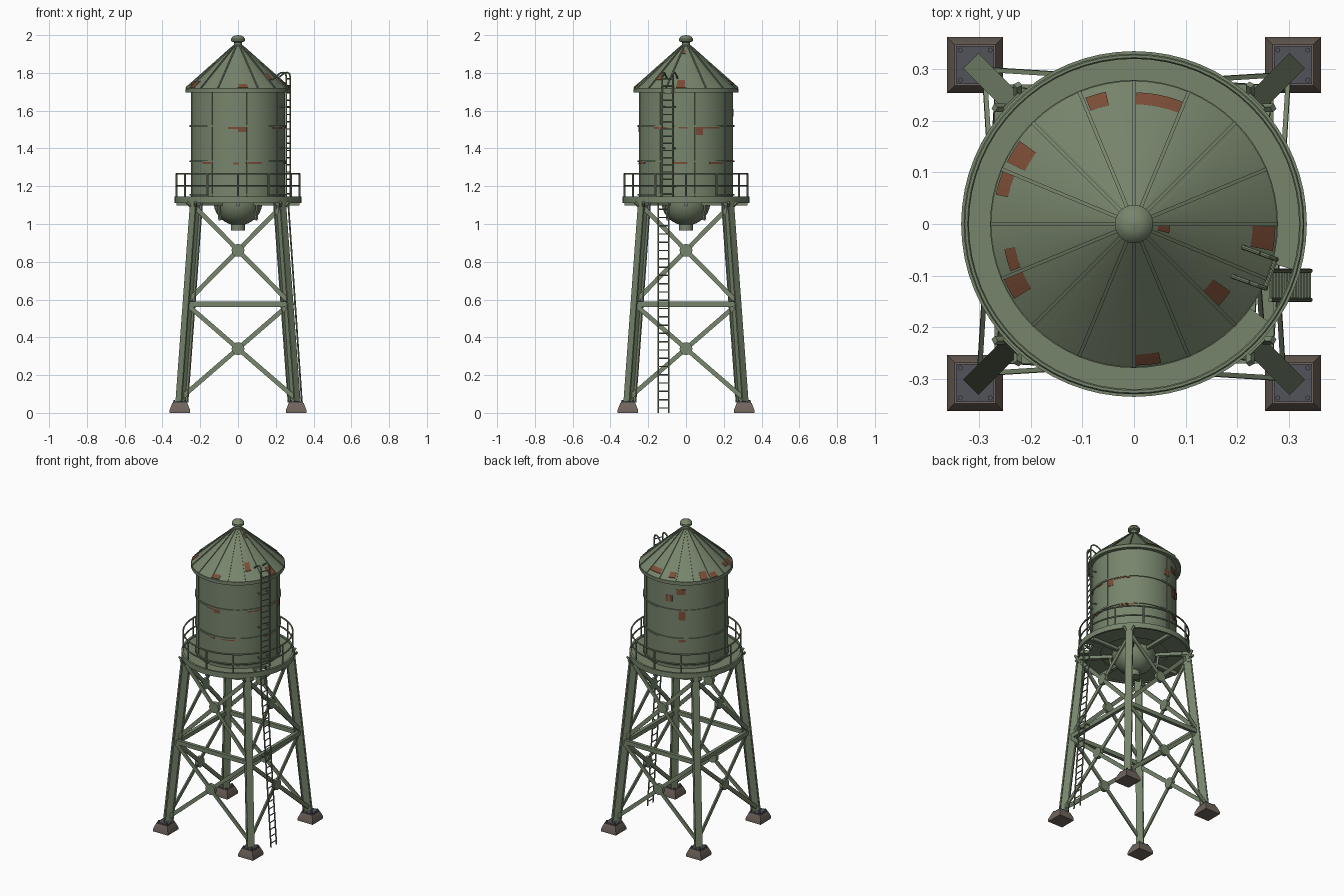
import bpy, bmesh, math
from mathutils import Vector, Matrix

if "Cube" in bpy.data.objects:
    bpy.data.objects.remove(bpy.data.objects["Cube"])


def material(name, rgb):
    m = bpy.data.materials.new(name)
    m.diffuse_color = (*rgb, 1)
    m.use_nodes = True
    m.node_tree.nodes["Principled BSDF"].inputs["Base Color"].default_value = m.diffuse_color
    return m


GREEN = material("weathered green", (0.185, 0.235, 0.150))
RUST = material("rust", (0.20, 0.075, 0.038))
CONCRETE = material("concrete", (0.165, 0.130, 0.110))
STEEL = material("dark steel", (0.085, 0.085, 0.105))


def finish(name, bm, mat):
    bmesh.ops.recalc_face_normals(bm, faces=bm.faces)
    me = bpy.data.meshes.new(name)
    bm.to_mesh(me)
    bm.free()
    me.materials.append(mat)
    me.shade_smooth()
    me.set_sharp_from_angle(angle=math.radians(30))
    ob = bpy.data.objects.new(name, me)
    bpy.context.collection.objects.link(ob)
    return ob


def polar(r, deg, z):
    a = math.radians(deg)
    return Vector((r * math.cos(a), r * math.sin(a), z))


def sweep(bm, profile, a0=0, a1=360, steps=64):
    """Turn a closed (r, z) profile about the z axis between two angles."""
    full = a1 - a0 == 360
    n = steps if full else steps + 1
    rings = [[bm.verts.new(polar(max(r, 0.0005), a0 + (a1 - a0) * i / steps, z))
              for r, z in profile] for i in range(n)]
    k = len(profile)
    for i in range(steps):
        p, q = rings[i], rings[(i + 1) % n]
        for j in range(k):
            bm.faces.new((p[j], q[j], q[(j + 1) % k], p[(j + 1) % k]))
    if not full:
        bm.faces.new(rings[0])
        bm.faces.new(rings[-1])


def ring_box(r0, r1, z0, z1):
    return [(r0, z0), (r1, z0), (r1, z1), (r0, z1)]


def bar(bm, a, b, w, d, side):
    """Box from a to b, d thick along side and w wide across it."""
    a, b = Vector(a), Vector(b)
    x = (b - a).normalized()
    y = Vector(side)
    y = (y - x * y.dot(x)).normalized()
    z = x.cross(y)
    m = Matrix((x * (b - a).length, y * d, z * w)).transposed().to_4x4()
    m.translation = (a + b) / 2
    bmesh.ops.create_cube(bm, size=1, matrix=m)


def rod(bm, a, b, r, seg=8):
    a, b = Vector(a), Vector(b)
    m = (b - a).to_track_quat('Z', 'Y').to_matrix().to_4x4()
    m.translation = (a + b) / 2
    bmesh.ops.create_cone(bm, cap_ends=True, segments=seg, radius1=r, radius2=r,
                          depth=(b - a).length, matrix=m)


def leg_at(z):
    return 0.297 - (z - 0.058) / 1.055 * 0.077


CORNERS = [(1, 1), (-1, 1), (-1, -1), (1, -1)]

# Footings, base plates and bolts
foot, plate, bolts = bmesh.new(), bmesh.new(), bmesh.new()
for sx, sy in CORNERS:
    cx, cy = sx * 0.308, sy * 0.308
    levels = [[foot.verts.new((cx + x * h, cy + y * h, z)) for x, y in CORNERS]
              for h, z in ((0.054, 0), (0.054, 0.016), (0.040, 0.052))]
    foot.faces.new(levels[0])
    foot.faces.new(levels[-1])
    for lo, hi in zip(levels, levels[1:]):
        for j in range(4):
            foot.faces.new((lo[j], lo[(j + 1) % 4], hi[(j + 1) % 4], hi[j]))
    bar(plate, (cx, cy, 0.050), (cx, cy, 0.060), 0.074, 0.074, (1, 0, 0))
    for x, y in CORNERS:
        p = Vector((cx + x * 0.029, cy + y * 0.029, 0.058))
        rod(bolts, p, p + Vector((0, 0, 0.010)), 0.005, 6)
finish("footings", foot, CONCRETE)
finish("base_plates", plate, STEEL)
finish("anchor_bolts", bolts, STEEL)

# Legs: I-beams turned to face the corners
legs = bmesh.new()
for sx, sy in CORNERS:
    out = Vector((sx, sy, 0)).normalized()
    lo = Vector((sx * leg_at(0.055), sy * leg_at(0.055), 0.055))
    hi = Vector((sx * leg_at(1.115), sy * leg_at(1.115), 1.115))
    for off, w, d in ((0.0235, 0.042, 0.008), (-0.0235, 0.042, 0.008), (0, 0.010, 0.045)):
        bar(legs, lo + out * off, hi + out * off, w, d, out)
finish("legs", legs, GREEN)

# Cross braces, middle struts and gusset discs on all four faces
brace, strut, gusset = bmesh.new(), bmesh.new(), bmesh.new()
for k in range(4):
    rot = Matrix.Rotation(k * math.pi / 2, 3, 'Z')
    n = rot @ Vector((0, -1, 0))

    def on_face(s, z, off=0):
        return rot @ Vector((s * leg_at(z), -leg_at(z) - off, z))

    for z0, z1 in ((0.085, 0.565), (0.60, 1.085)):
        for s, off in ((1, 0.005), (-1, -0.005)):
            bar(brace, on_face(s, z0, off), on_face(-s, z1, off), 0.024, 0.009, n)
        # the diagonals meet where the narrowing bay crosses its centre line
        t = leg_at(z0) / (leg_at(z0) + leg_at(z1))
        zc = z0 + (z1 - z0) * t
        c = on_face(0, zc)
        rod(gusset, c - n * 0.010, c + n * 0.012, 0.034, 16)
    bar(strut, on_face(-1, 0.575), on_face(1, 0.575), 0.027, 0.022, n)
finish("cross_braces", brace, GREEN)
finish("middle_struts", strut, GREEN)
finish("gussets", gusset, GREEN)

# Platform deck with a ladder opening, edge kerb, joists and knee brackets
deck = bmesh.new()
sweep(deck, ring_box(0.20, 0.327, 1.118, 1.138), -16, 324, 64)
sweep(deck, ring_box(0.20, 0.262, 1.118, 1.138), 324, 344, 6)
sweep(deck, ring_box(0.322, 0.335, 1.112, 1.146))
finish("platform", deck, GREEN)
joists = bmesh.new()
for k in range(8):
    a = 45 * k
    bar(joists, polar(0.11, a, 1.108), polar(0.325, a, 1.108), 0.022, 0.020, (0, 0, 1))
    if k % 2:
        bar(joists, polar(0.385 - 0.012, a, 1.05) * 0.0 + polar(0.325, a, 1.05),
            polar(0.36 - 0.035, a, 1.105), 0.016, 0.012, polar(1, a, 0))
        bar(joists, polar(0.145, a, 1.11), polar(0.135, a, 1.02), 0.012, 0.012, polar(1, a, 0))
finish("platform_joists", joists, GREEN)
knees = bmesh.new()
for sx, sy in CORNERS:
    for dx, dy in ((1, 0), (0, 1)):
        bar(knees, (sx * 0.225, sy * 0.225, 1.07),
            (sx * (0.225 + dx * 0.045), sy * (0.225 + dy * 0.045), 1.115), 0.012, 0.012, (sx, -sy, 0))
finish("knee_brackets", knees, GREEN)

# Guard rail
rail = bmesh.new()
for z in (1.203, 1.266):
    sweep(rail, [(0.325 + 0.005 * math.cos(i * math.pi / 3), z + 0.005 * math.sin(i * math.pi / 3))
                 for i in range(6)])
for k in range(12):
    rod(rail, polar(0.325, 30 * k, 1.135), polar(0.325, 30 * k, 1.266), 0.005)
finish("guard_rail", rail, GREEN)

# Tank wall, hoops and vertical seams
tank = bmesh.new()
sweep(tank, [(0, 1.125), (0.25, 1.125), (0.25, 1.712), (0, 1.712)])
finish("tank", tank, GREEN)
hoops = bmesh.new()
for z in (1.155, 1.332, 1.518):
    sweep(hoops, ring_box(0.245, 0.256, z - 0.005, z + 0.005))
for k in range(8):
    a = 11.25 + 45 * k
    bar(hoops, polar(0.25, a, 1.14), polar(0.25, a, 1.70), 0.006, 0.006, polar(1, a, 0))
finish("tank_hoops_and_seams", hoops, GREEN)

# Bowl under the tank with its outlet
bowl = bmesh.new()
arc = [(0.13 * math.cos(t), 1.122 - 0.13 * math.sin(t)) for t in
       [math.radians(6 * i) for i in range(13)]]
sweep(bowl, [(0, 1.122)] + arc + [(0, 0.995)], steps=48)
finish("tank_bowl", bowl, GREEN)
outlet = bmesh.new()
sweep(outlet, [(0, 1.01), (0.037, 1.01), (0.037, 0.965), (0, 0.965)], steps=32)
finish("outlet", outlet, GREEN)


# Conical roof, eave, ribs and vent cap
def roof_z(r):
    return 1.718 + (0.277 - r) / 0.257 * 0.227


roof = bmesh.new()
sweep(roof, [(0, 1.70), (0.277, 1.70), (0.277, 1.718), (0.02, 1.945), (0, 1.945)])
sweep(roof, ring_box(0.268, 0.279, 1.696, 1.716))
finish("roof", roof, GREEN)
ribs = bmesh.new()
for k in range(16):
    a = 22.5 * k
    bar(ribs, polar(0.025, a, roof_z(0.025)), polar(0.275, a, roof_z(0.275)), 0.007, 0.010, (0, 0, 1))
finish("roof_ribs", ribs, GREEN)
cap = bmesh.new()
sweep(cap, [(0, 1.92), (0.026, 1.92), (0.026, 1.945), (0.020, 1.948), (0.020, 1.962), (0.037, 1.968),
            (0.037, 1.980), (0.028, 1.992), (0.015, 1.998), (0, 2.0)], steps=32)
finish("vent_cap", cap, GREEN)

# Rust patches on the roof: inner radius, outer radius, start and end angle
rust = bmesh.new()
for r0, r1, a0, a1 in ((0.235, 0.262, 102, 111), (0.232, 0.255, 68, 89), (0.235, 0.274, 144, 154),
                       (0.250, 0.274, 157, 168), (0.235, 0.256, 191, 201), (0.235, 0.274, 203, 212),
                       (0.253, 0.274, 270, 281), (0.230, 0.274, 349, 359), (0.187, 0.228, 315, 325),
                       (0.047, 0.070, 345, 358)):
    sweep(rust, [(r0, roof_z(r0) - 0.004), (r1, roof_z(r1) - 0.004),
                 (r1, roof_z(r1) + 0.003), (r0, roof_z(r0) + 0.003)], a0, a1, 6)
# Rust on the tank wall: start and end angle, bottom and top height
for a0, a1, z0, z1 in ((258, 280, 1.503, 1.518), (270, 280, 1.487, 1.504), (264, 271, 1.316, 1.326),
                       (280, 300, 1.318, 1.328), (222, 236, 1.318, 1.328), (318, 337, 1.503, 1.514),
                       (-9, 2, 1.505, 1.515), (12, 45, 1.506, 1.520), (11, 21, 1.470, 1.508),
                       (345, 362, 1.318, 1.328), (30, 50, 1.318, 1.328), (115, 124, 1.455, 1.515),
                       (115, 124, 1.310, 1.332), (112, 124, 1.620, 1.655), (96, 106, 1.57, 1.61)):
    sweep(rust, ring_box(0.245, 0.2525, z0, z1), a0, a1, 8)
finish("rust_patches", rust, RUST)


# Ladders: sloping lower flight, upright upper flight with grab hoops
def ladder(bm, lo, hi, half, count):
    lo, hi, half = Vector(lo), Vector(hi), Vector(half)
    for s in (-1, 1):
        rod(bm, lo + half * s, hi + half * s, 0.0045)
    for i in range(count):
        c = lo.lerp(hi, (i + 0.6) / count)
        rod(bm, c - half, c + half, 0.0035, 6)


low = bmesh.new()
ladder(low, (0.342, -0.119, 0), (0.264, -0.119, 1.14), (0, 0.028, 0), 26)
for s in (-1, 1):
    y = -0.119 + s * 0.028
    rod(low, (0.250, y, 0.575), (0.303, y, 0.575), 0.004)
finish("lower_ladder", low, GREEN)
up = bmesh.new()
A = -20
side = polar(0.03, A + 90, 0)
ladder(up, polar(0.283, A, 1.138), polar(0.283, A, 1.785), side, 17)
for s in (-1, 1):
    path = [polar(r, A, z) + side * s for r, z in
            ((0.283, 1.78), (0.279, 1.795), (0.268, 1.802), (0.250, 1.800), (0.205, 1.765))]
    for p, q in zip(path, path[1:]):
        rod(up, p, q, 0.0045)
    for z in (1.20, 1.40, 1.62):
        rod(up, polar(0.245, A, z) + side * s, polar(0.283, A, z) + side * s, 0.004)
finish("upper_ladder", up, GREEN)
